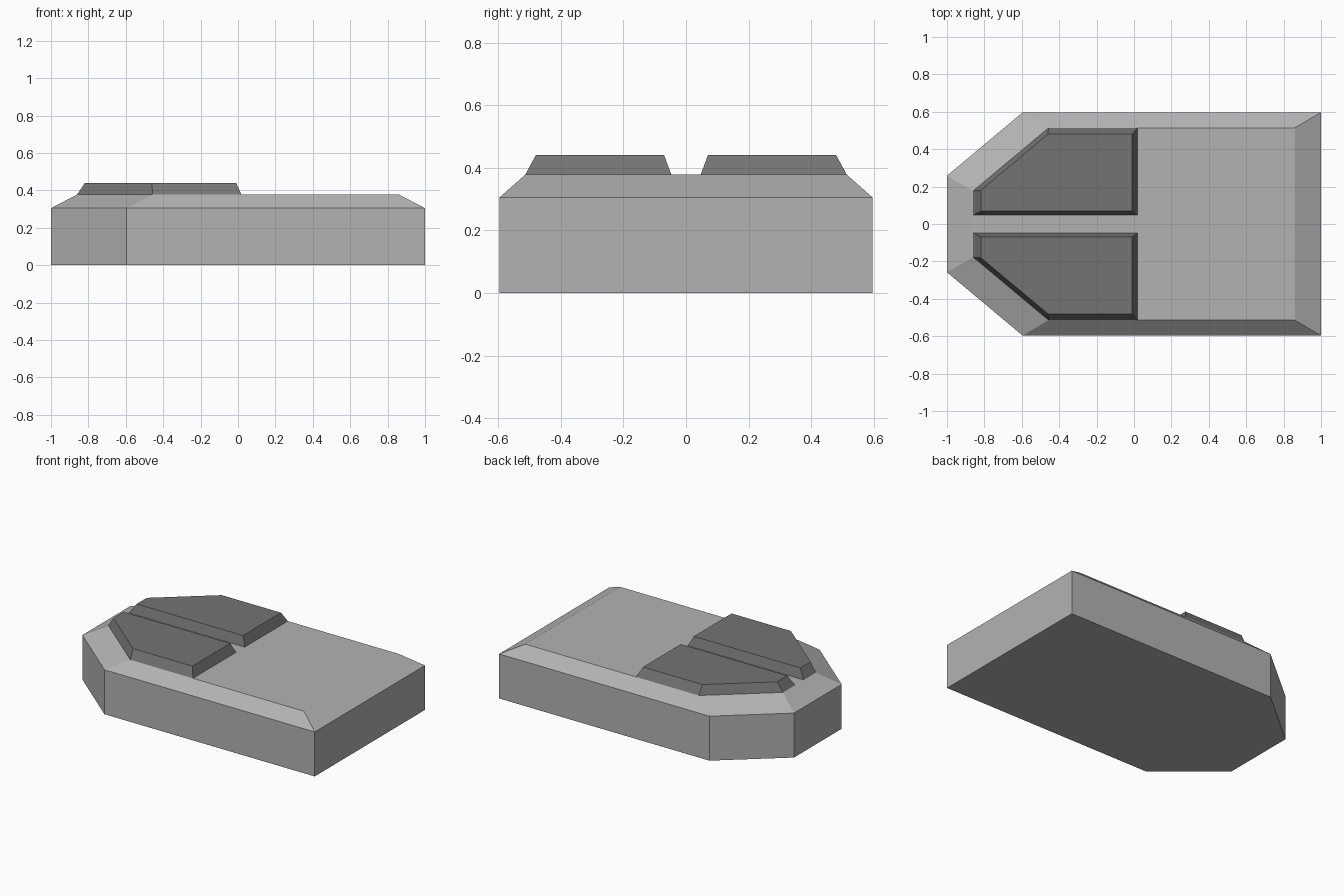
import bpy
import bmesh

if "Cube" in bpy.data.objects:
    bpy.data.objects.remove(bpy.data.objects["Cube"])


def material(name, grey):
    m = bpy.data.materials.new(name)
    m.diffuse_color = (grey, grey, grey, 1)
    m.use_nodes = True
    m.node_tree.nodes["Principled BSDF"].inputs["Base Color"].default_value = m.diffuse_color
    return m


def loft(name, rings, mat):
    """Stack of matching outlines [(z, [(x, y), ...])], capped at both ends."""
    bm = bmesh.new()
    loops = [[bm.verts.new((x, y, z)) for x, y in pts] for z, pts in rings]
    for a, b in zip(loops, loops[1:]):
        for i in range(len(a)):
            j = (i + 1) % len(a)
            bm.faces.new((a[i], a[j], b[j], b[i]))
    bm.faces.new(loops[0][::-1])
    bm.faces.new(loops[-1])
    bmesh.ops.recalc_face_normals(bm, faces=bm.faces)
    mesh = bpy.data.meshes.new(name)
    bm.to_mesh(mesh)
    bm.free()
    mesh.materials.append(mat)
    obj = bpy.data.objects.new(name, mesh)
    bpy.context.collection.objects.link(obj)
    return obj


def mirrored(half):
    return half + [(x, -y) for x, y in reversed(half)]


light_grey = material("light grey", 0.45)
dark_grey = material("dark grey", 0.175)

# Body: straight walls with a chamfered top
outer = mirrored([(1, 0.597), (-0.595, 0.597), (-1, 0.258)])
inner = mirrored([(0.86, 0.514), (-0.457, 0.514), (-0.86, 0.177)])
loft("body", [(0, outer), (0.305, outer), (0.378, inner)], light_grey)

# Raised pads, one on each side of the centre groove
pad_base = [(0.018, 0.047), (0.018, 0.514), (-0.457, 0.514), (-0.86, 0.177), (-0.86, 0.047)]
pad_top = [(-0.01, 0.07), (-0.01, 0.48), (-0.46, 0.48), (-0.818, 0.181), (-0.818, 0.07)]
for side, s in (("back", 1), ("front", -1)):
    rings = [(z, [(x, s * y) for x, y in pts]) for z, pts in ((0.378, pad_base), (0.441, pad_top))]
    loft(side + "_raised_pad", rings, dark_grey)
